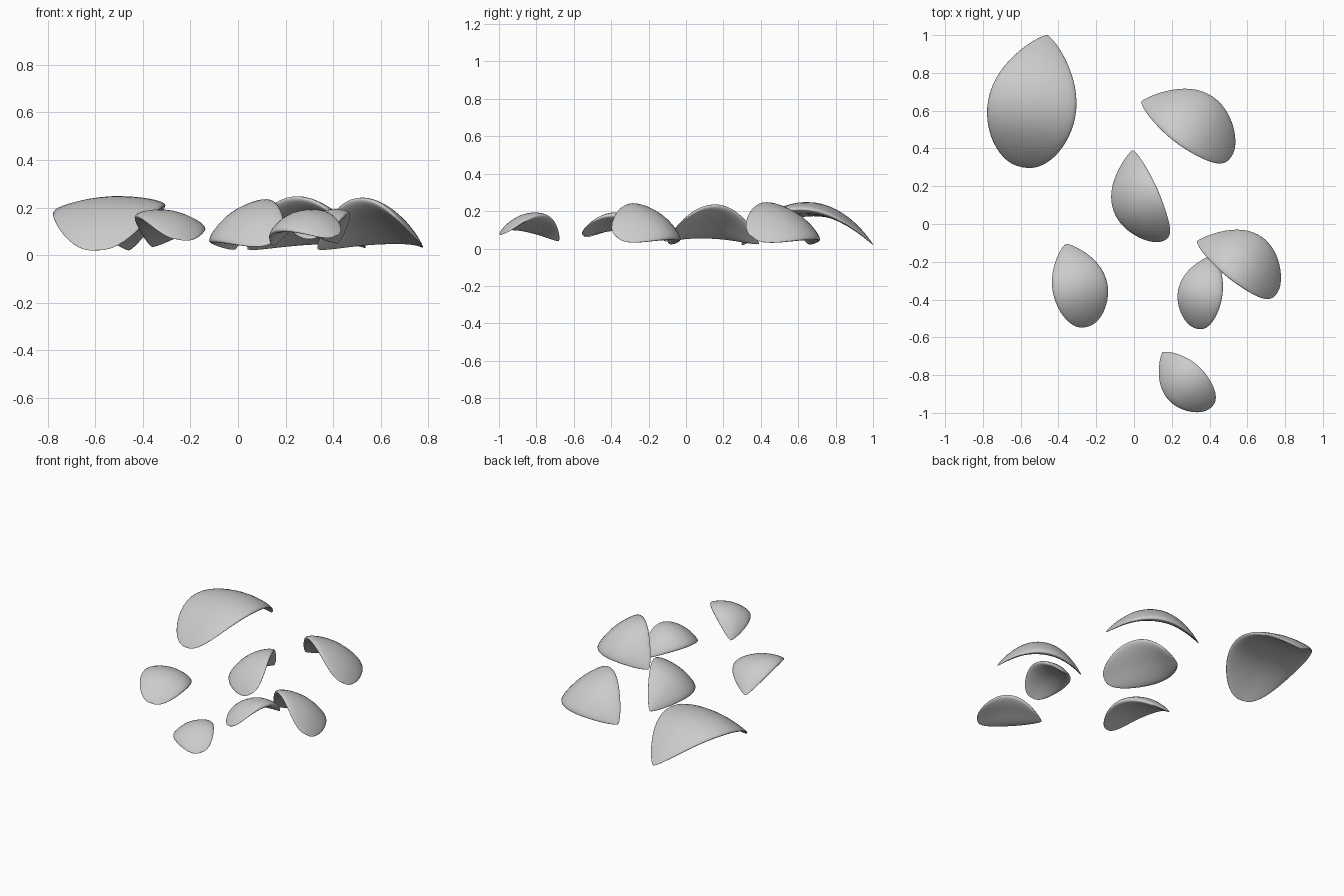
import bpy, bmesh, math
from mathutils import Vector

if "Cube" in bpy.data.objects:
    bpy.data.objects.remove(bpy.data.objects["Cube"])

STATIONS, RING = 28, 32


def petal(name, base, tip, half_width, arch, roll, thick=0.034, crown=0.015):
    """Closed, cupped petal arched along the base-tip chord and rolled about it."""
    b, e = Vector(base), Vector(tip)
    d = (e - b).normalized()
    r = math.radians(roll)
    flat = Vector((d.y, -d.x, 0)).normalized()
    up = flat.cross(d)
    side = flat * math.cos(r) + up * math.sin(r)
    normal = up * math.cos(r) - flat * math.sin(r)
    bm = bmesh.new()
    rings = []
    for i in range(1, STATIONS):
        t = (1 - math.cos(math.pi * i / STATIONS)) / 2
        w = math.sin(math.pi * t ** 0.85) ** (0.53 + 0.2 * t)   # egg-shaped outline
        rise = arch * (1 - abs(2 * t - 1) ** 2.1)               # lengthwise arch
        body = thick * math.sin(math.pi * t) ** 0.7
        ring = []
        for k in range(RING):
            a = 2 * math.pi * k / RING
            v = math.cos(a)
            h = rise + crown * w * (0.4 - abs(v) ** 1.6) + body * math.sin(a)
            ring.append(bm.verts.new(b.lerp(e, t) + side * (half_width * w * v) + normal * h))
        rings.append(ring)
    for p, q in zip(rings, rings[1:]):
        for k in range(RING):
            n = (k + 1) % RING
            bm.faces.new((p[k], p[n], q[n], q[k]))
    # rounded ends
    for ring, point in ((rings[0], b), (rings[-1], e)):
        pole = bm.verts.new(point)
        for k in range(RING):
            bm.faces.new((ring[k], ring[(k + 1) % RING], pole))
    bmesh.ops.recalc_face_normals(bm, faces=bm.faces)
    for f in bm.faces:
        f.smooth = True
    mesh = bpy.data.meshes.new(name)
    bm.to_mesh(mesh)
    bm.free()
    bpy.context.collection.objects.link(bpy.data.objects.new(name, mesh))


# scattered petals: base, tip, half width, arch height, roll
petal("petal_large", (-0.59, 0.30, 0.02), (-0.46, 1.00, 0.02), 0.235, 0.188, 3)
petal("petal_back_right", (0.515, 0.355, 0.06), (0.04, 0.65, 0.025), 0.183, 0.13, -32)
petal("petal_centre", (0.155, -0.09, 0.06), (-0.01, 0.39, 0.025), 0.155, 0.13, 34)
petal("petal_left", (-0.25, -0.545, 0.065), (-0.36, -0.105, 0.035), 0.148, 0.10, -10)
petal("petal_right", (0.755, -0.37, 0.06), (0.335, -0.09, 0.025), 0.168, 0.13, -34)
petal("petal_middle_right", (0.335, -0.555, 0.075), (0.42, -0.165, 0.05), 0.124, 0.09, 18, 0.03)
petal("petal_front", (0.41, -0.97, 0.08), (0.15, -0.68, 0.04), 0.125, 0.092, 17, 0.03)
